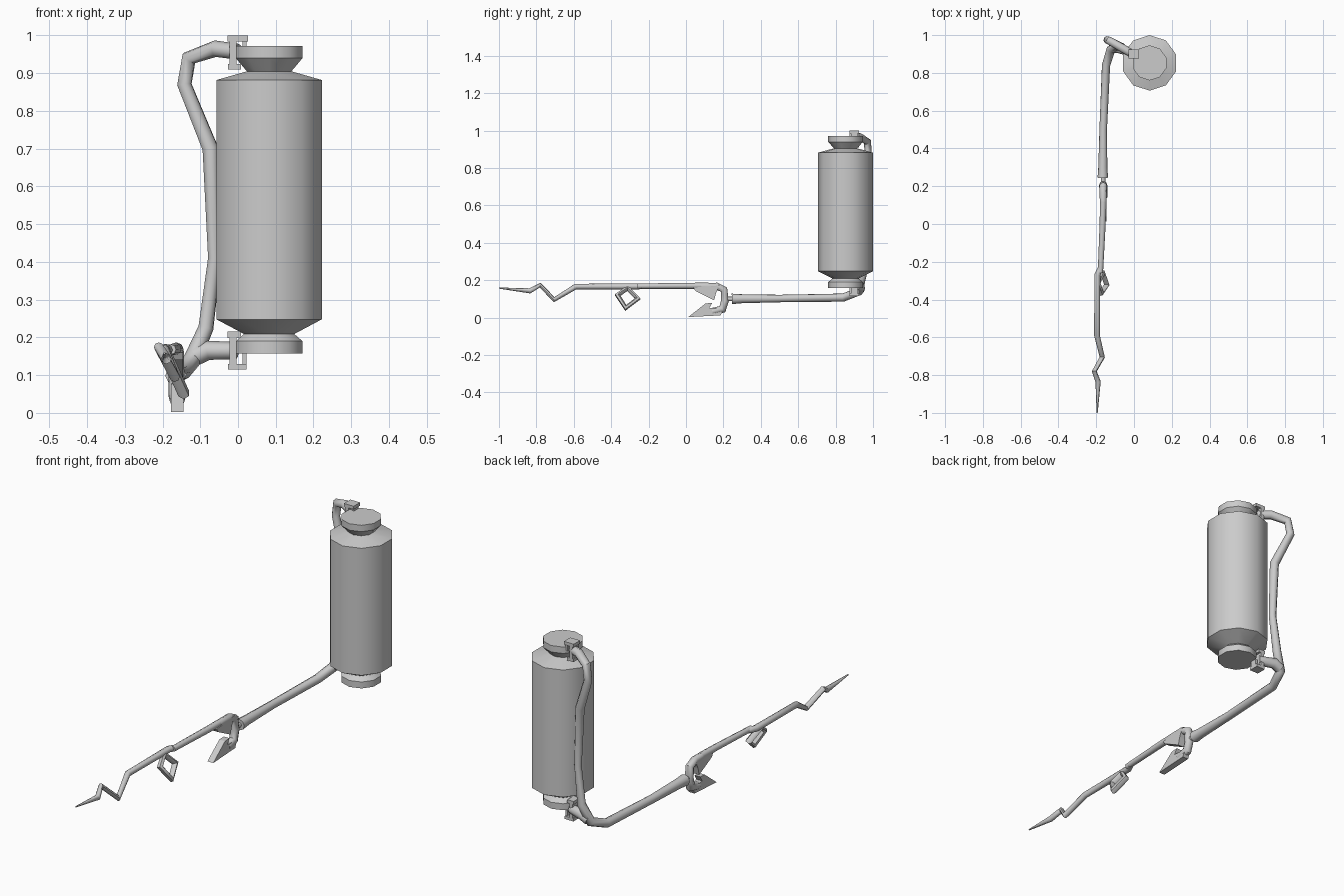
import bpy, bmesh, math
from mathutils import Vector

cube = bpy.data.objects.get("Cube")
if cube:
    bpy.data.objects.remove(cube, do_unlink=True)

grey = bpy.data.materials.new("plain grey")
grey.use_nodes = True
COLOUR = (0.6, 0.6, 0.6, 1)
grey.diffuse_color = COLOUR
grey.node_tree.nodes["Principled BSDF"].inputs["Base Color"].default_value = COLOUR


def smooth(ob, angle):
    bpy.ops.object.select_all(action='DESELECT')
    ob.select_set(True)
    bpy.context.view_layer.objects.active = ob
    bpy.ops.object.shade_smooth_by_angle(angle=math.radians(angle))


def finish(name, bm, angle=None):
    bmesh.ops.recalc_face_normals(bm, faces=bm.faces)
    me = bpy.data.meshes.new(name)
    bm.to_mesh(me)
    bm.free()
    ob = bpy.data.objects.new(name, me)
    bpy.context.collection.objects.link(ob)
    me.materials.append(grey)
    if angle:
        smooth(ob, angle)
    return ob


def lathe(name, profile, centre, sides):
    """Stack polygon rings (radius, z) with a corner facing the back."""
    bm = bmesh.new()
    rings = []
    for r, z in profile:
        rings.append([bm.verts.new((centre[0] + r * math.sin(math.tau * i / sides),
                                    centre[1] + r * math.cos(math.tau * i / sides), z))
                      for i in range(sides)])
    for a, b in zip(rings, rings[1:]):
        for i in range(sides):
            j = (i + 1) % sides
            bm.faces.new((a[i], a[j], b[j], b[i]))
    bm.faces.new(rings[0])
    bm.faces.new(rings[-1])
    return finish(name, bm, 40)


def tube(name, points, closed=False, res=2):
    """Sweep a round section along points (x, y, z, radius)."""
    cu = bpy.data.curves.new(name, 'CURVE')
    cu.dimensions = '3D'
    cu.bevel_depth = 1.0
    cu.bevel_resolution = res
    cu.use_fill_caps = True
    sp = cu.splines.new('POLY')
    sp.points.add(len(points) - 1)
    for p, (x, y, z, r) in zip(sp.points, points):
        p.co = (x, y, z, 1)
        p.radius = r
    sp.use_cyclic_u = closed
    ob = bpy.data.objects.new(name, cu)
    bpy.context.collection.objects.link(ob)
    cu.materials.append(grey)
    bpy.ops.object.select_all(action='DESELECT')
    ob.select_set(True)
    bpy.context.view_layer.objects.active = ob
    bpy.ops.object.convert(target='MESH')
    ob = bpy.context.view_layer.objects.active
    smooth(ob, 50)
    return ob


def prism(name, outline, x, half):
    """Extrude a side outline of (y, z) across x."""
    bm = bmesh.new()
    f = bm.faces.new([bm.verts.new((x - half, y, z)) for y, z in outline])
    ext = bmesh.ops.extrude_face_region(bm, geom=[f])
    bmesh.ops.translate(bm, vec=(2 * half, 0, 0),
                        verts=[v for v in ext["geom"] if isinstance(v, bmesh.types.BMVert)])
    return finish(name, bm)


def box(name, lo, hi):
    bm = bmesh.new()
    bmesh.ops.create_cube(bm, size=1)
    lo, hi = Vector(lo), Vector(hi)
    for v in bm.verts:
        v.co = [(lo[i] + hi[i]) / 2 + v.co[i] * (hi[i] - lo[i]) for i in range(3)]
    return finish(name, bm)


# Ten-sided canister with a flared lid and foot
lathe("canister", [(0.093, 0.158), (0.093, 0.19), (0.07, 0.209), (0.147, 0.248),
                   (0.147, 0.882), (0.062, 0.905), (0.093, 0.94), (0.093, 0.972)],
      (0.0825, 0.853), 10)

# Hose from the lid, down the back and out to the clamp
tube("hose", [(0.0, 0.895, 0.957, 0.021), (-0.06, 0.93, 0.965, 0.022),
              (-0.13, 0.97, 0.94, 0.021), (-0.142, 0.975, 0.87, 0.02),
              (-0.073, 0.94, 0.70, 0.022), (-0.062, 0.94, 0.41, 0.018),
              (-0.085, 0.945, 0.225, 0.021), (-0.122, 0.925, 0.14, 0.024),
              (-0.148, 0.84, 0.107, 0.022), (-0.163, 0.5, 0.102, 0.02),
              (-0.165, 0.30, 0.101, 0.024), (-0.165, 0.245, 0.1, 0.028)])

# Lower branch of the hose to the canister foot
tube("lower_branch", [(-0.115, 0.93, 0.15, 0.026), (-0.08, 0.93, 0.166, 0.026),
                      (-0.005, 0.905, 0.165, 0.023)])

# Clips gripping the lid and the foot
for label, z0, z1 in (("upper", 0.91, 1.0), ("lower", 0.115, 0.215)):
    wide_top = label == "upper"
    y0, y1 = 0.875, 0.925
    box(label + "_clip_post", (-0.022, y0, z0), (-0.004, y1, z1))
    box(label + "_clip_top", (-0.028, y0, z1 - 0.016), (0.026 if wide_top else 0.008, y1, z1))
    box(label + "_clip_base", (-0.026, y0, z0), (0.008 if wide_top else 0.022, y1, z0 + 0.015))
    zc = z1 - 0.03 if wide_top else z0 + 0.025
    box(label + "_clip_hook", (0.012, y0 + 0.008, zc - 0.018), (0.022, y1 - 0.008, zc + 0.018))

# Clamp: coupling, curved back and two jaws
tube("clamp_coupling", [(-0.164, 0.26, 0.1, 0.012), (-0.163, 0.21, 0.1, 0.012)])
tube("clamp_back", [(-0.163, 0.08, 0.168, 0.017), (-0.163, 0.165, 0.168, 0.019),
                    (-0.163, 0.203, 0.15, 0.02), (-0.163, 0.208, 0.09, 0.021),
                    (-0.162, 0.195, 0.045, 0.022), (-0.161, 0.14, 0.032, 0.02)])
prism("upper_jaw", [(0.18, 0.175), (0.04, 0.16), (0.05, 0.143), (0.15, 0.092), (0.16, 0.13)],
      -0.162, 0.016)
prism("lower_jaw", [(0.012, 0.003), (0.105, 0.076), (0.14, 0.078), (0.125, 0.052),
                    (0.2, 0.045), (0.185, 0.012)], -0.161, 0.016)

# Jointed rod ending in a zigzag tip
tube("rear_rod", [(-0.163, 0.12, 0.17, 0.017), (-0.166, 0.0, 0.17, 0.016),
                  (-0.178, -0.26, 0.168, 0.014)])
tube("front_rod", [(-0.178, -0.235, 0.166, 0.014), (-0.194, -0.27, 0.167, 0.016),
                   (-0.196, -0.59, 0.166, 0.015), (-0.168, -0.705, 0.096, 0.014),
                   (-0.21, -0.78, 0.174, 0.013), (-0.19, -0.835, 0.143, 0.014),
                   (-0.195, -1.0, 0.158, 0.003)])

# Slanted square ring hanging below the rod
ring = [(-0.312, 0.158), (-0.258, 0.101), (-0.322, 0.052), (-0.366, 0.12)]
tube("square_ring", [(-0.195 + (0.165 - z) * 0.45, y, z, 0.016) for y, z in ring],
     closed=True, res=1)
